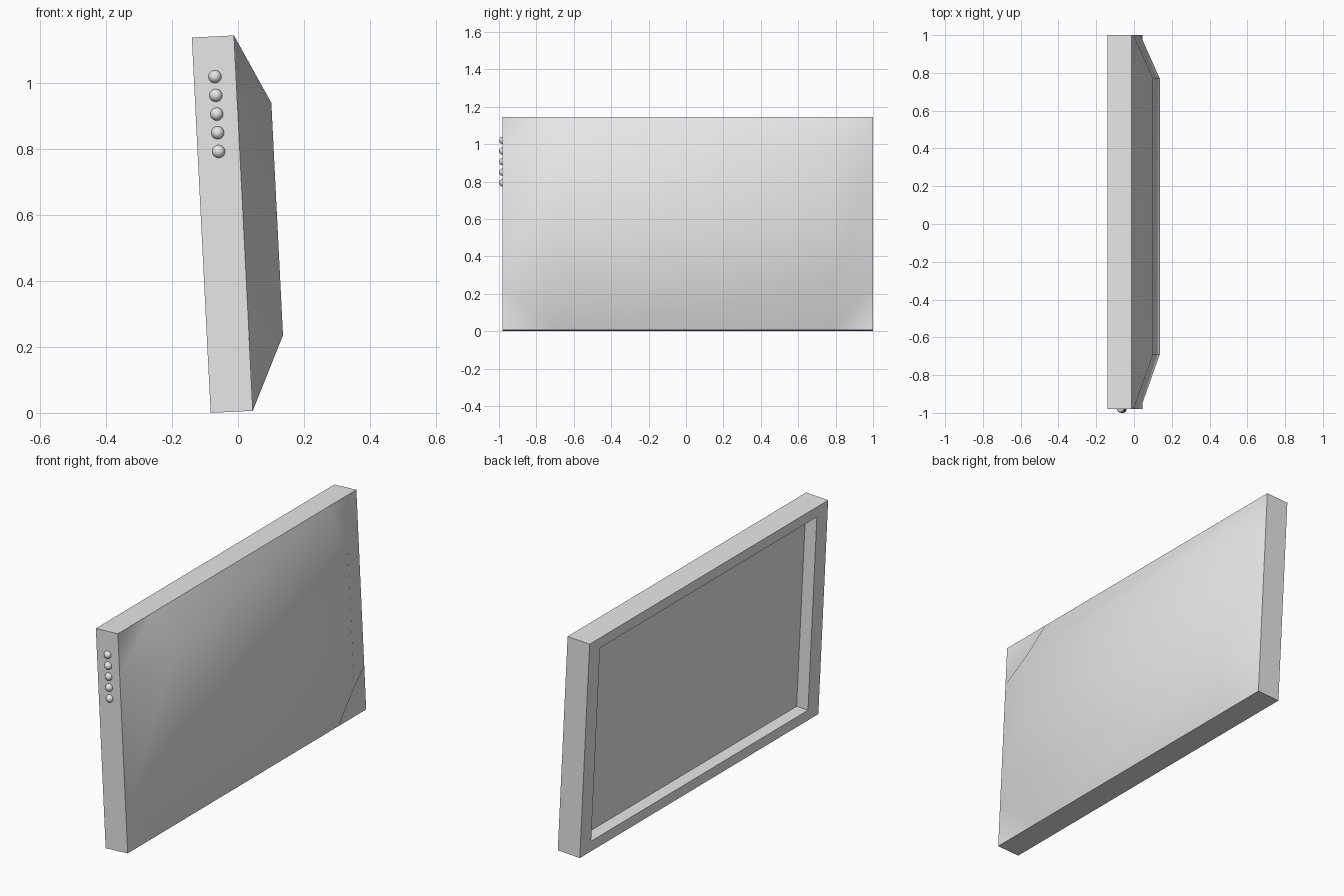
import bpy, bmesh, math
from mathutils import Matrix, Vector

if "Cube" in bpy.data.objects:
    bpy.data.objects.remove(bpy.data.objects["Cube"])

GREY = (0.8, 0.8, 0.8, 1.0)
grey = bpy.data.materials.new("light_grey")
grey.use_nodes = True
grey.diffuse_color = GREY
grey.node_tree.nodes["Principled BSDF"].inputs["Base Color"].default_value = GREY

# Panel size: depth along x, y from front to back, height along z
DEPTH, HEIGHT = 0.128, 1.14
Y0, Y1 = -0.98, 1.0
# The whole panel leans back slightly about its lower screen-side edge
LEAN = Matrix.Translation((-0.083, 0, 0)) @ Matrix.Rotation(math.radians(-2.87), 4, 'Y')


def finish(name, bm, smooth):
    bm.transform(LEAN)
    mesh = bpy.data.meshes.new(name)
    bm.to_mesh(mesh)
    bm.free()
    mesh.materials.append(grey)
    for poly in mesh.polygons:
        poly.use_smooth = smooth
    obj = bpy.data.objects.new(name, mesh)
    bpy.context.collection.objects.link(obj)
    return obj


# Frame: rectangular rings from the rear rim round to the recessed screen
bm = bmesh.new()
rings = []
for x, my, mz in ((DEPTH, 0, 0), (0, 0, 0), (0, 0.09, 0.055), (0.066, 0.09, 0.055)):
    a, b, lo, hi = Y0 + my, Y1 - my, mz, HEIGHT - mz
    rings.append([bm.verts.new((x, y, z)) for y, z in ((a, lo), (b, lo), (b, hi), (a, hi))])
for r, s in zip(rings, rings[1:]):
    for i in range(4):
        j = (i + 1) % 4
        bm.faces.new((r[i], r[j], s[j], s[i]))
screen = bm.faces.new(rings[-1])
bmesh.ops.recalc_face_normals(bm, faces=bm.faces)
screen.normal_update()
if screen.normal.x > 0:
    bmesh.ops.reverse_faces(bm, faces=bm.faces)
finish("screen_frame", bm, False)

# Rear housing: grid with a raised middle and flat corner triangles
bm = bmesh.new()
ys, zs = (Y0, -0.69, 0.77, Y1), (0, 0.224, 0.93, HEIGHT)
grid = [[bm.verts.new((DEPTH + (0.103 if i in (1, 2) and j in (1, 2) else 0), y, z))
         for j, z in enumerate(zs)] for i, y in enumerate(ys)]
for i in range(3):
    for j in range(3):
        a, b, c, d = grid[i][j], grid[i + 1][j], grid[i + 1][j + 1], grid[i][j + 1]
        if i == 1 or j == 1:
            bm.faces.new((a, b, c, d))
        elif i == j:
            bm.faces.new((a, b, d))
            bm.faces.new((b, c, d))
        else:
            bm.faces.new((a, b, c))
            bm.faces.new((a, c, d))
finish("rear_housing", bm, True)

# Row of round buttons on the narrow edge
for n in range(5):
    bm = bmesh.new()
    bmesh.ops.create_uvsphere(bm, u_segments=32, v_segments=16, radius=0.0195)
    bm.transform(Matrix.Translation(Vector((0.064, Y0, 1.018 - 0.0568 * n))))
    finish(f"button_{n + 1}", bm, True)
